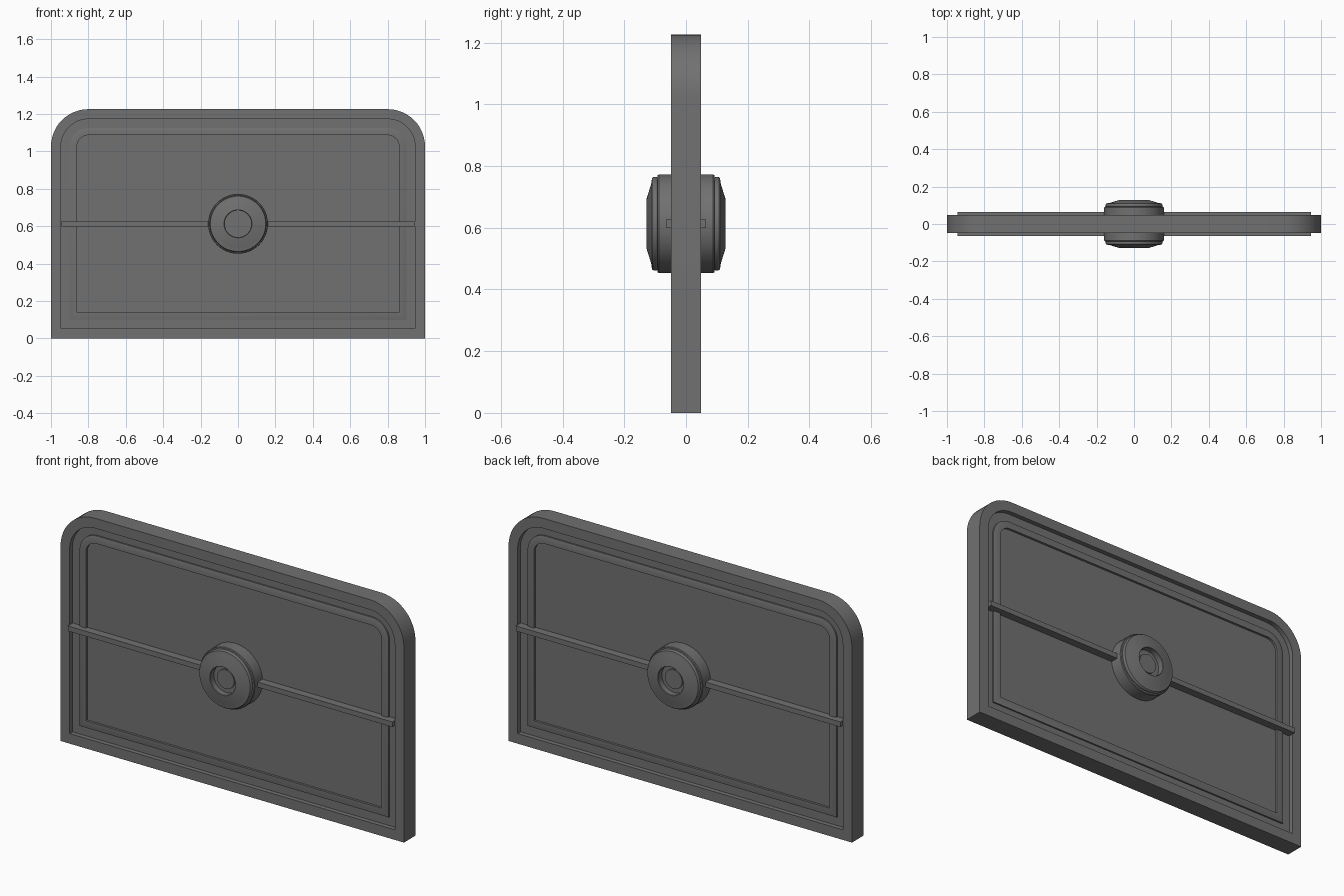
import bpy, bmesh, math

if "Cube" in bpy.data.objects:
    bpy.data.objects.remove(bpy.data.objects["Cube"])

grey = bpy.data.materials.new("dark grey")
grey.diffuse_color = (0.165, 0.165, 0.165, 1)
grey.use_nodes = True
grey.node_tree.nodes["Principled BSDF"].inputs["Base Color"].default_value = grey.diffuse_color

H = 1.226      # panel height
ZC = 0.613     # centre height


def finish(bm, name, smooth=True):
    bmesh.ops.recalc_face_normals(bm, faces=bm.faces)
    me = bpy.data.meshes.new(name)
    bm.to_mesh(me)
    bm.free()
    me.materials.append(grey)
    ob = bpy.data.objects.new(name, me)
    bpy.context.collection.objects.link(ob)
    if smooth:
        bpy.ops.object.select_all(action='DESELECT')
        ob.select_set(True)
        bpy.context.view_layer.objects.active = ob
        bpy.ops.object.shade_smooth_by_angle(angle=math.radians(30))
    return ob


def outline(inset, n=12):
    """Square bottom corners, rounded top corners."""
    r = max(0.2 - inset, 0.05)
    x, z0, z1 = 1 - inset, inset, H - inset
    pts = [(-x, z0), (x, z0)]
    for cx, a0 in ((x - r, 0), (r - x, 90)):
        for i in range(n + 1):
            a = math.radians(a0 + 90 * i / n)
            pts.append((cx + r * math.cos(a), z1 - r + r * math.sin(a)))
    return pts


def bridge(bm, a, b):
    n = len(a)
    for i in range(n):
        j = (i + 1) % n
        bm.faces.new((a[i], a[j], b[j], b[i]))


# Panel: border, sunk channel, raised moulding and sunk field on both sides
STEPS = [(0, 0.048), (0.053, 0.048), (0.053, 0.024), (0.1, 0.024),
         (0.1, 0.032), (0.115, 0.036), (0.139, 0.036), (0.139, 0.024)]
bm = bmesh.new()
edges = []
for s in (-1, 1):
    loops = [[bm.verts.new((x, s * d, z)) for x, z in outline(i)] for i, d in STEPS]
    for a, b in zip(loops, loops[1:]):
        bridge(bm, a, b)
    bm.faces.new(loops[-1])
    edges.append(loops[0])
bridge(bm, edges[0], edges[1])
finish(bm, "panel")

# Horizontal bar running through the panel
bm = bmesh.new()
bmesh.ops.create_cube(bm, size=1)
for v in bm.verts:
    v.co = (v.co.x * 1.89, v.co.y * 0.13, ZC + v.co.z * 0.027)
finish(bm, "cross_bar", False)

# Round boss on each side: turned profile of (radius, distance from centre)
PROFILE = [(0.16, 0.0), (0.16, 0.088), (0.157, 0.092), (0.150, 0.093),
           (0.152, 0.096), (0.152, 0.104), (0.148, 0.110), (0.128, 0.113),
           (0.080, 0.128), (0.075, 0.128), (0.073, 0.126), (0.073, 0.096),
           (0.050, 0.096), (0.050, 0.104)]
N = 48
for s, name in ((-1, "front_boss"), (1, "back_boss")):
    bm = bmesh.new()
    rings = [[bm.verts.new((r * math.cos(2 * math.pi * i / N), s * y,
                            ZC + r * math.sin(2 * math.pi * i / N)))
              for i in range(N)] for r, y in PROFILE]
    for a, b in zip(rings, rings[1:]):
        bridge(bm, a, b)
    bm.faces.new(rings[0])
    bm.faces.new(rings[-1])
    finish(bm, name)
